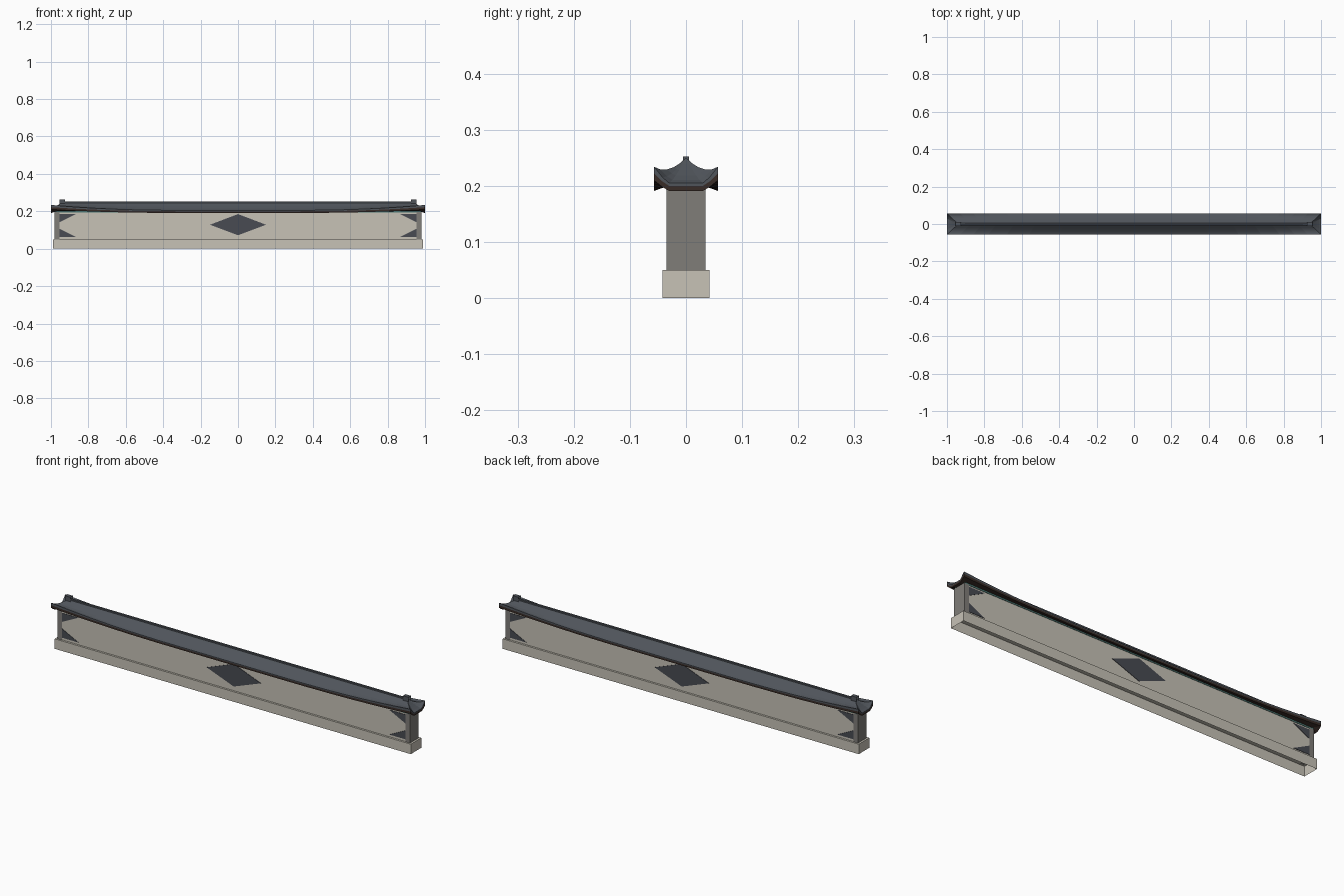
import bpy, bmesh

if "Cube" in bpy.data.objects:
    bpy.data.objects.remove(bpy.data.objects["Cube"])

def material(name, rgb):
    m = bpy.data.materials.new(name)
    m.diffuse_color = (*rgb, 1)
    m.use_nodes = True
    m.node_tree.nodes["Principled BSDF"].inputs["Base Color"].default_value = m.diffuse_color
    return m

STONE = material("pale stone", (0.57, 0.54, 0.47))
GREY = material("grey stone", (0.215, 0.205, 0.19))
SLATE = material("slate ornament", (0.065, 0.07, 0.085))
TILE = material("roof tile", (0.08, 0.09, 0.105))
BROWN = material("dark brown wood", (0.04, 0.025, 0.02))
TEAL = material("teal trim", (0.08, 0.2, 0.18))

def finish(name, bm, mats):
    me = bpy.data.meshes.new(name)
    bm.to_mesh(me)
    bm.free()
    for m in mats:
        me.materials.append(m)
    ob = bpy.data.objects.new(name, me)
    bpy.context.collection.objects.link(ob)
    return ob

def box(name, lo, hi, mat, drop=None):
    """Box between two corners; drop(normal) removes open sides."""
    bm = bmesh.new()
    bmesh.ops.create_cube(bm, size=1)
    for v in bm.verts:
        v.co = [(a + b) / 2 + c * (b - a) for a, b, c in zip(lo, hi, v.co)]
    bm.normal_update()
    if drop:
        gone = [f for f in bm.faces if drop(f.normal)]
        bmesh.ops.delete(bm, geom=gone, context='FACES')
    return finish(name, bm, [mat])

def plate(name, pts, y, mat):
    """Thin plate with an x-z outline, lying on the wall face at y."""
    bm = bmesh.new()
    s = 1 if y > 0 else -1
    f = bm.faces.new([bm.verts.new((x, y, z)) for x, z in pts])
    r = bmesh.ops.extrude_face_region(bm, geom=[f])
    for v in r["geom"]:
        if isinstance(v, bmesh.types.BMVert):
            v.co.y += s * 0.002
    bmesh.ops.recalc_face_normals(bm, faces=bm.faces)
    return finish(name, bm, [mat])

# Plinth (open underneath), wall, end posts and trim
box("plinth", (-0.99, -0.042, 0), (0.99, 0.042, 0.05), STONE, lambda n: n.z < -0.5)
box("wall", (-0.96, -0.032, 0.05), (0.96, 0.032, 0.2), STONE)
for s, side in ((-1, "left"), (1, "right")):
    xs = sorted((s * 0.955, s * 0.98))
    box(side + "_post", (xs[0], -0.035, 0.05), (xs[1], 0.035, 0.195), GREY)
box("trim", (-0.978, -0.034, 0.193), (0.978, 0.034, 0.203), TEAL)

# Diamond and corner ornaments on both faces
for y, side in ((-0.032, "front"), (0.032, "back")):
    plate(side + "_diamond", [(-0.15, 0.128), (0, 0.072), (0.15, 0.128), (0, 0.185)], y, SLATE)
    for s in (-1, 1):
        for z0, h in ((0.062, 0.045), (0.186, -0.045)):
            plate(side + "_corner", [(s * 0.956, z0), (s * 0.865, z0), (s * 0.956, z0 + h)], y, SLATE)

# Hipped roof: rings from ridge to upturned eave, then fascia and soffit
W, RX, TOP = 0.057, 0.94, 0.25
half = [-1, -0.93, -0.86, -0.78, -0.68, -0.56, -0.4, -0.2]
xs = half + [0] + [-x for x in reversed(half)]
ys = [-0.042, -0.03, 0, 0.03, 0.042]
loop = [(x, -W) for x in xs] + [(1, y) for y in ys]
loop += [(-x, W) for x in xs] + [(-1, -y) for y in ys]

def lift(x, y):
    if abs(y) >= W:
        return max(0, (abs(x) - 0.3) / 0.7) ** 2.3
    return max(0, (abs(y) - 0.03) / (W - 0.03)) ** 1.3

def tile_ring(t):
    ring = []
    for x, y in loop:
        rx = x * RX
        z = TOP - 0.045 * (1 - (1 - t) ** 1.3) + 0.029 * lift(x, y) * t * t
        ring.append((rx + (x - rx) * t, y * t, z))
    return ring

def drop_ring(a, b):
    return [(x, y, 0.205 + 0.029 * k - a - b * k)
            for x, y in loop for k in (lift(x, y),)]

rings = [tile_ring(t) for t in (0, 0.2, 0.4, 0.6, 0.8, 1)]
rings.append(drop_ring(0.005, 0.007))
rings.append(drop_ring(0.014, 0.01))
rings.append([(x * 0.965, y * 0.55, 0.2) for x, y in loop])
bm = bmesh.new()
vr = [[bm.verts.new(p) for p in r] for r in rings]
n = len(loop)
for k in range(len(vr) - 1):
    for i in range(n):
        j = (i + 1) % n
        f = bm.faces.new((vr[k][i], vr[k + 1][i], vr[k + 1][j], vr[k][j]))
        f.material_index = 0 if k < 6 else 1
bmesh.ops.remove_doubles(bm, verts=bm.verts, dist=1e-5)
bmesh.ops.recalc_face_normals(bm, faces=bm.faces)
finish("roof", bm, [TILE, BROWN])

# Ridge cap and its end ornaments (open at the ends)
box("ridge", (-0.93, -0.005, 0.24), (0.93, 0.005, 0.252), TILE)
for s, side in ((-1, "left"), (1, "right")):
    xs2 = sorted((s * 0.925, s * 0.955))
    box(side + "_ridge_ornament", (xs2[0], -0.01, 0.24), (xs2[1], 0.01, 0.264), TILE,
        lambda n: abs(n.x) > 0.5 or n.z < -0.5)
